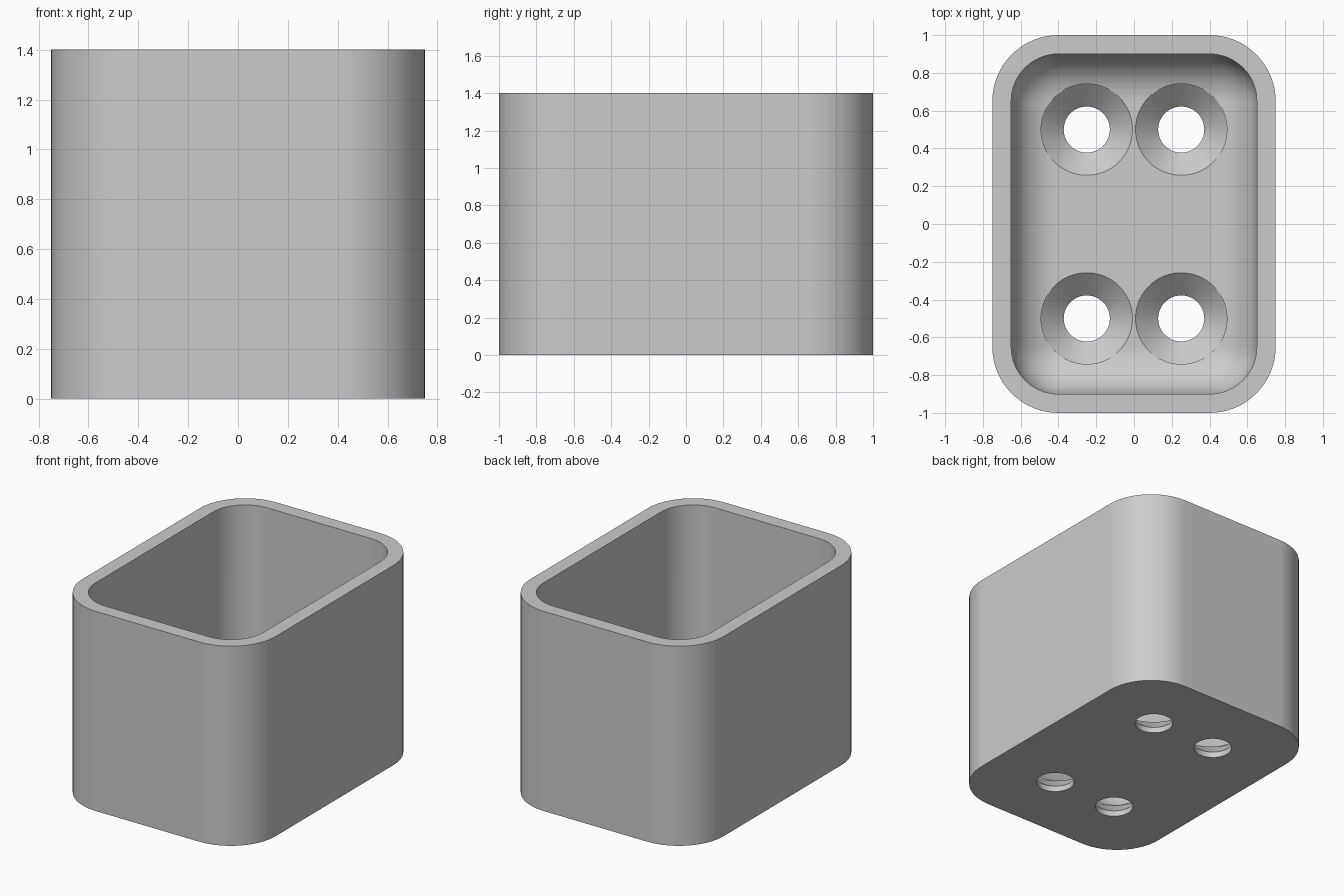
import bpy
import bmesh
from math import cos, sin, pi

cube = bpy.data.objects.get("Cube")
if cube:
    bpy.data.objects.remove(cube, do_unlink=True)

HALF_X, HALF_Y, HEIGHT = 0.75, 1.0, 1.4
CORNER, WALL, FLOOR = 0.35, 0.1, 0.15
ARC, FILLET_STEPS, HOLE_SIDES = 16, 12, 64

grey = bpy.data.materials.new("plain grey")
grey.use_nodes = True
grey.diffuse_color = (0.6, 0.6, 0.6, 1)
grey.node_tree.nodes["Principled BSDF"].inputs["Base Color"].default_value = (0.6, 0.6, 0.6, 1)


def rounded_loop(bm, inset, z):
    """Rounded rectangle of vertices, offset inward from the outer outline."""
    r = max(CORNER - inset, 0)
    cx, cy = HALF_X - CORNER, HALF_Y - CORNER
    loop = []
    for q, (sx, sy) in enumerate([(1, 1), (-1, 1), (-1, -1), (1, -1)]):
        for i in range(ARC + 1):
            a = (q + i / ARC) * pi / 2
            loop.append(bm.verts.new((sx * cx + r * cos(a), sy * cy + r * sin(a), z)))
    return loop


def circle_loop(bm, x, y, r, z):
    return [bm.verts.new((x + r * cos(2 * pi * i / HOLE_SIDES),
                          y + r * sin(2 * pi * i / HOLE_SIDES), z))
            for i in range(HOLE_SIDES)]


def skin(bm, loops):
    """Bridge successive loops and cap both ends."""
    for a, b in zip(loops, loops[1:]):
        for i in range(len(a)):
            j = (i + 1) % len(a)
            bm.faces.new((a[i], a[j], b[j], b[i]))
    bm.faces.new(loops[0][::-1])
    bm.faces.new(loops[-1])


def make_object(name, bm):
    bmesh.ops.remove_doubles(bm, verts=bm.verts, dist=0.0005)
    bmesh.ops.recalc_face_normals(bm, faces=bm.faces)
    mesh = bpy.data.meshes.new(name)
    bm.to_mesh(mesh)
    bm.free()
    mesh.materials.append(grey)
    obj = bpy.data.objects.new(name, mesh)
    bpy.context.collection.objects.link(obj)
    return obj


# Open tub: outer wall, flat rim, inner wall, round fillet, floor
bm = bmesh.new()
fillet = CORNER - WALL
rings = [(0, 0), (0, HEIGHT), (WALL, HEIGHT)]
for k in range(FILLET_STEPS + 1):
    t = k / FILLET_STEPS * pi / 2
    rings.append((WALL + fillet * (1 - cos(t)), FLOOR + fillet * (1 - sin(t))))
skin(bm, [rounded_loop(bm, inset, z) for inset, z in rings])
tub = make_object("tub", bm)

# Four countersunk holes through the floor
bm = bmesh.new()
hole_profile = [(0.122, -0.1), (0.122, 0.04), (0.242, FLOOR), (0.242, FLOOR + 0.15)]
for x in (-0.25, 0.25):
    for y in (-0.5, 0.5):
        skin(bm, [circle_loop(bm, x, y, r, z) for r, z in hole_profile])
cutter = make_object("hole_cutter", bm)
cutter.hide_render = True

cut = tub.modifiers.new("holes", 'BOOLEAN')
cut.operation = 'DIFFERENCE'
cut.solver = 'EXACT'
cut.object = cutter
bpy.ops.object.select_all(action='DESELECT')
tub.select_set(True)
bpy.context.view_layer.objects.active = tub
bpy.ops.object.modifier_apply(modifier="holes")
bpy.data.objects.remove(cutter, do_unlink=True)

# Smooth curves, crisp rims
bpy.ops.object.shade_smooth_by_angle(angle=pi / 6)
normals = tub.modifiers.new("normals", 'WEIGHTED_NORMAL')
normals.keep_sharp = True
